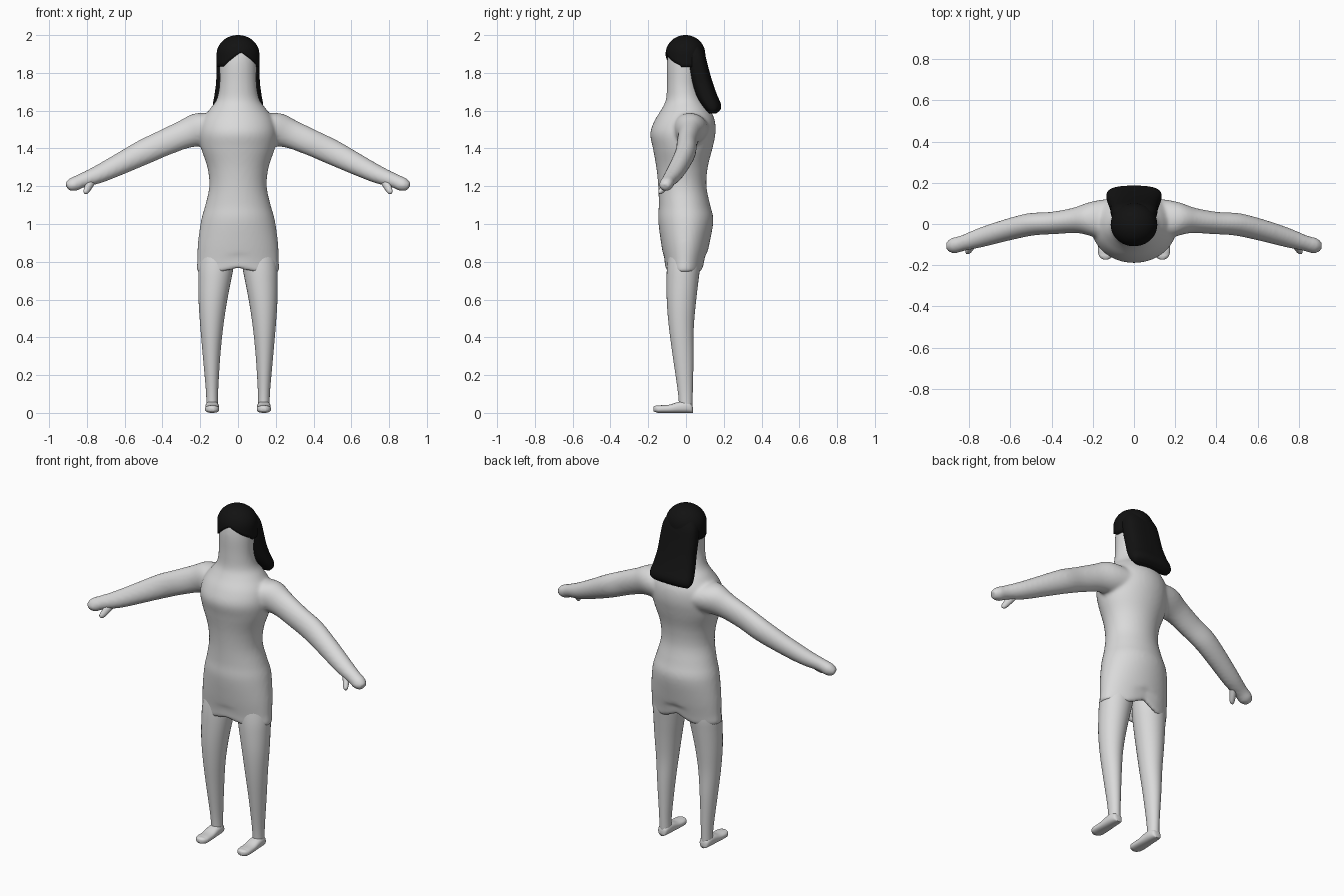
import bpy, bmesh, math
from mathutils import Vector

if "Cube" in bpy.data.objects:
    bpy.data.objects.remove(bpy.data.objects["Cube"])


def material(name, rgb):
    m = bpy.data.materials.new(name)
    m.diffuse_color = (*rgb, 1)
    m.use_nodes = True
    m.node_tree.nodes["Principled BSDF"].inputs["Base Color"].default_value = m.diffuse_color
    return m


GREY = material("plain grey", (0.70, 0.70, 0.70))
BLACK = material("hair black", (0.006, 0.006, 0.006))


def spline(rows, steps=4):
    """Catmull-Rom resampling of section rows."""
    out = []
    for i in range(len(rows) - 1):
        p = [rows[max(i - 1, 0)], rows[i], rows[i + 1], rows[min(i + 2, len(rows) - 1)]]
        for k in range(steps):
            t = k / steps
            out.append([0.5 * (2 * b + (c - a) * t + (2 * a - 5 * b + 4 * c - d) * t * t
                               + (3 * b - a - 3 * c + d) * t ** 3) for a, b, c, d in zip(*p)])
    return out + [list(rows[-1])]


def loft(bm, rings, mirror=False, n=32, power=1.0):
    """Skin closed rings given as (centre, u axis, v axis)."""
    def sp(w):
        return math.copysign(abs(w) ** power, w)
    for side in ((1, -1) if mirror else (1,)):
        loops = []
        for c, u, v in rings:
            loop = []
            for k in range(n):
                a = 2 * math.pi * k / n
                p = c + u * sp(math.cos(a)) + v * sp(math.sin(a))
                loop.append(bm.verts.new((p.x * side, p.y, p.z)))
            loops.append(loop)
        for A, B in zip(loops, loops[1:]):
            for k in range(n):
                bm.faces.new((A[k], A[(k + 1) % n], B[(k + 1) % n], B[k]))
        bm.faces.new(loops[0])
        bm.faces.new(loops[-1])


def upright(rows):
    """Rows of z, x min, x max, y min, y max."""
    return [(Vector(((a + b) / 2, (c + d) / 2, z)), Vector(((b - a) / 2, 0, 0)),
             Vector((0, (d - c) / 2, 0))) for z, a, b, c, d in spline(rows)]


def finish(name, bm, mat):
    bmesh.ops.recalc_face_normals(bm, faces=bm.faces)
    me = bpy.data.meshes.new(name)
    bm.to_mesh(me)
    bm.free()
    me.materials.append(mat)
    me.shade_smooth()
    ob = bpy.data.objects.new(name, me)
    bpy.context.collection.objects.link(ob)
    return ob


# Torso, neck and head, starting with the recess inside the hem
bm = bmesh.new()
torso = [(.86, .13, -.06, .06), (.82, .175, -.08, .07), (.755, .185, -.085, .07),
         (.75, .217, -.108, .09), (.80, .216, -.115, .102), (.90, .212, -.132, .125),
         (1.02, .195, -.147, .145), (1.10, .173, -.144, .128), (1.20, .152, -.147, .108),
         (1.30, .162, -.157, .115), (1.40, .195, -.175, .14), (1.48, .205, -.189, .156),
         (1.55, .19, -.165, .152), (1.61, .148, -.128, .125), (1.66, .113, -.106, .09),
         (1.74, .098, -.101, .07), (1.85, .098, -.101, .08), (1.92, .09, -.088, .075),
         (1.965, .055, -.05, .045)]
loft(bm, upright([(z, -x, x, a, b) for z, x, a, b in torso]), n=48)
for v in bm.verts:  # hem lifts between the legs
    if v.co.z < .83 and abs(v.co.x) < .09:
        v.co.z += (.04 if v.co.y > 0 else .02) * (1 - abs(v.co.x) / .09)

# Arms, blended into the shoulders by the remesh
arm = [(.06, .02, 1.50, .09, .11), (.18, .02, 1.50, .097, .092), (.28, .017, 1.475, .077, .063),
       (.39, .005, 1.43, .07, .055), (.50, -.002, 1.38, .067, .055), (.62, -.03, 1.32, .058, .052),
       (.74, -.065, 1.262, .048, .047), (.83, -.093, 1.228, .038, .038),
       (.875, -.105, 1.208, .037, .038), (.905, -.112, 1.196, .021, .024)]
loft(bm, [(Vector((x, y, z)), Vector((.45, 0, .89)) * r, Vector((.2, .98, 0)) * w)
          for x, y, z, r, w in spline(arm)], mirror=True)
body = finish("torso_head_and_arms", bm, GREY)
rm = body.modifiers.new("blend", 'REMESH')
rm.mode = 'VOXEL'
rm.voxel_size = .01
rm.use_smooth_shade = True
sm = body.modifiers.new("soften", 'SMOOTH')
sm.factor = .5
sm.iterations = 5

# Thumbs
bm = bmesh.new()
thumb = [(.775, -.09, 1.225, .020), (.79, -.11, 1.20, .019), (.80, -.127, 1.18, .016),
         (.806, -.137, 1.168, .012), (.809, -.141, 1.162, .005)]
loft(bm, [(Vector((x, y, z)), Vector((r, 0, .3 * r)), Vector((0, .8 * r, -.6 * r)))
          for x, y, z, r in spline(thumb)], mirror=True, n=16)
finish("thumbs", bm, GREY)

# Legs
bm = bmesh.new()
leg = [(.03, .106, .167, -.036, .034), (.12, .105, .17, -.044, .036), (.30, .094, .186, -.07, .04),
       (.45, .079, .199, -.09, .041), (.58, .06, .208, -.101, .052), (.70, .037, .21, -.103, .066),
       (.78, .022, .208, -.10, .075), (.87, .012, .195, -.09, .075)]
loft(bm, upright(leg), mirror=True)
finish("legs", bm, GREY)

# Feet, lofted from heel to toe: y, half width, height
bm = bmesh.new()
foot = [(.036, .014, .03), (.028, .027, .05), (0, .034, .062), (-.04, .036, .058),
        (-.09, .037, .043), (-.14, .037, .04), (-.162, .027, .034), (-.172, .012, .024)]
loft(bm, [(Vector((.137, y, h / 2 if y > -.15 else .021)), Vector((w, 0, 0)), Vector((0, 0, h / 2)))
          for y, w, h in spline(foot)], mirror=True, power=.8)
finish("feet", bm, GREY)

# Hair cap with a parted fringe; each column runs from the crown to the hem
bm = bmesh.new()
N, M = 64, 16
loops = []
for j in range(1, M + 2):
    loop = []
    for k in range(N):
        a = 2 * math.pi * k / N
        cx, cy = math.cos(a), math.sin(a)
        hem = 1.83
        if cy < -.2:
            hem = 1.835 + .075 * max(0, 1 - abs(.113 * cx - .018) / .095) ** .8
        t = min(j / M, 1)
        z = 2.0 - (2.0 - hem) * t * t
        r = math.sqrt(max(0, 1 - (max(0, z - 1.9) / .1) ** 2))
        if j > M:  # inward lip
            r *= .82
        loop.append(bm.verts.new((.113 * r * cx, -.003 + .105 * r * cy, z)))
    loops.append(loop)
for A, B in zip(loops, loops[1:]):
    for k in range(N):
        bm.faces.new((A[k], A[(k + 1) % N], B[(k + 1) % N], B[k]))
bm.faces.new(loops[0])
finish("hair_cap", bm, BLACK)

# Long hair sweeping down the back
bm = bmesh.new()
fall = [(1.95, .08, -.02, .075), (1.90, .105, -.01, .10), (1.83, .113, .005, .118),
        (1.75, .116, .025, .141), (1.68, .125, .05, .166), (1.635, .133, .075, .185),
        (1.605, .131, .098, .182), (1.585, .115, .12, .16)]
loft(bm, upright([(z, -x, x, a, b) for z, x, a, b in fall]), n=48, power=.75)
finish("long_back_hair", bm, BLACK)
